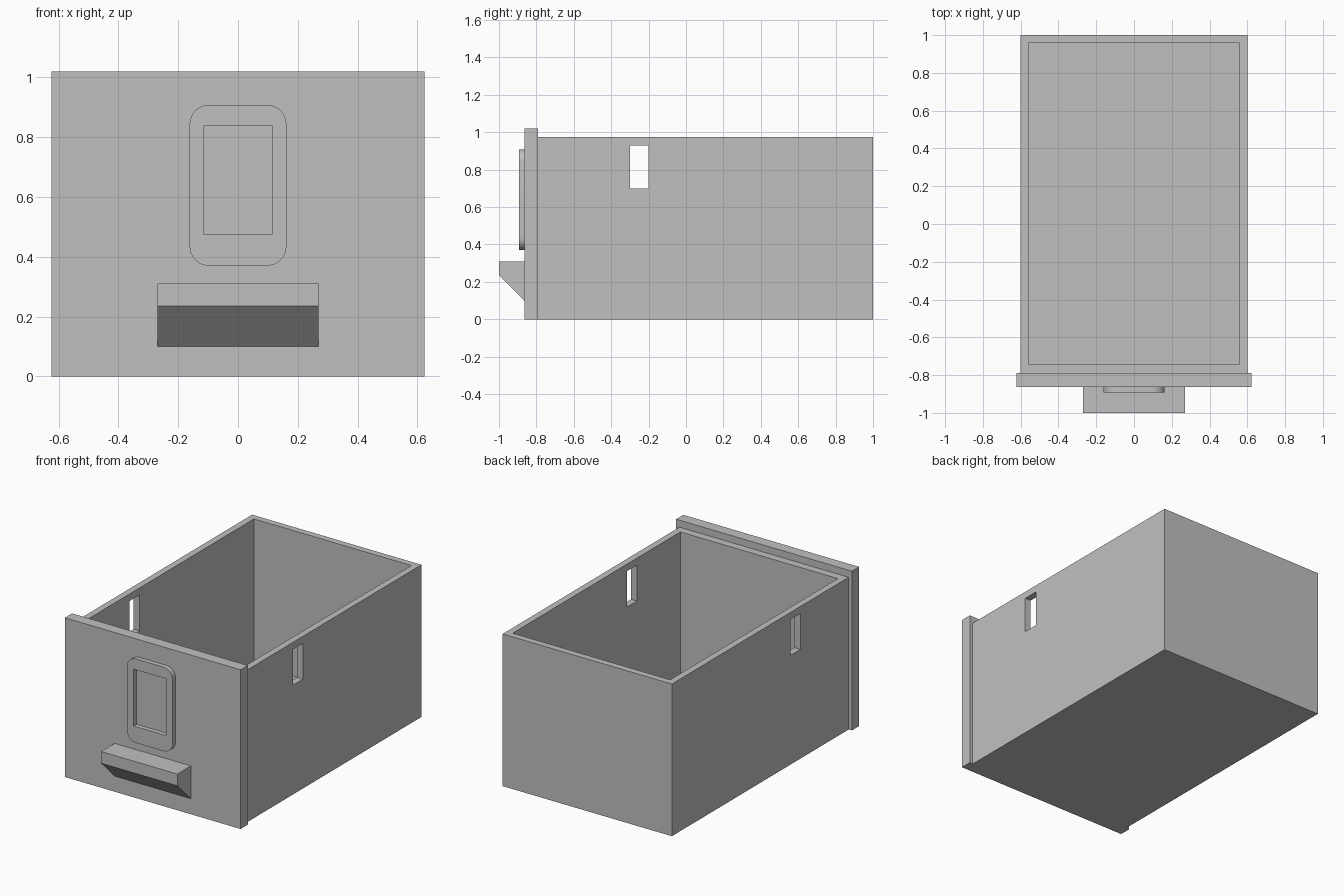
import bpy
import bmesh
import math

cube = bpy.data.objects.get("Cube")
if cube:
    bpy.data.objects.remove(cube, do_unlink=True)

# One plain grey for the whole drawer
GREY = (0.53, 0.53, 0.53, 1.0)
grey = bpy.data.materials.new("plain grey")
grey.use_nodes = True
grey.diffuse_color = GREY
grey.node_tree.nodes["Principled BSDF"].inputs["Base Color"].default_value = GREY


def finish(name, bm):
    """Turn a bmesh into a named grey object."""
    bmesh.ops.recalc_face_normals(bm, faces=bm.faces)
    mesh = bpy.data.meshes.new(name)
    bm.to_mesh(mesh)
    bm.free()
    mesh.materials.append(grey)
    obj = bpy.data.objects.new(name, mesh)
    bpy.context.collection.objects.link(obj)
    return obj


def box(name, x, y, z, corner=0):
    """Box from (min, max) ranges; corner rounds the edges running along y."""
    bm = bmesh.new()
    bmesh.ops.create_cube(bm, size=1)
    for v in bm.verts:
        v.co = [lo + (c + 0.5) * (hi - lo) for c, (lo, hi) in zip(v.co, (x, y, z))]
    if corner:
        edges = [e for e in bm.edges
                 if abs(e.verts[0].co.y - e.verts[1].co.y) > 0.001]
        bmesh.ops.bevel(bm, geom=edges, offset=corner, segments=8,
                        profile=0.5, affect='EDGES')
    return finish(name, bm)


def cut(target, cutter):
    """Subtract the cutter from the target, then remove the cutter."""
    cutter.hide_render = True
    mod = target.modifiers.new("cut", 'BOOLEAN')
    mod.operation = 'DIFFERENCE'
    mod.solver = 'EXACT'
    mod.object = cutter
    bpy.ops.object.select_all(action='DESELECT')
    bpy.context.view_layer.objects.active = target
    target.select_set(True)
    bpy.ops.object.modifier_apply(modifier=mod.name)
    bpy.data.objects.remove(cutter, do_unlink=True)


PANEL_BACK, PANEL_FRONT = -0.79, -0.863

# Open tray with a slot through both side walls
tray = box("tray", (-0.6, 0.6), (PANEL_BACK, 1), (0, 0.975))
cut(tray, box("cavity", (-0.558, 0.558), (-0.74, 0.958), (0.042, 1.2)))
cut(tray, box("slot", (-0.8, 0.8), (-0.3, -0.2), (0.7, 0.93)))

# Overhanging front panel
box("front_panel", (-0.623, 0.623), (PANEL_FRONT, PANEL_BACK), (0, 1.02))

# Rounded label holder with a rectangular window
label = box("label_holder", (-0.162, 0.162), (-0.893, PANEL_FRONT),
            (0.37, 0.908), corner=0.065)
cut(label, box("window", (-0.115, 0.115), (-1, -0.8), (0.474, 0.838)))
bpy.ops.object.shade_smooth_by_angle(angle=math.radians(30))

# Wedge pull: side profile in (y, z), swept across x
bm = bmesh.new()
profile = [(PANEL_FRONT, 0.31), (-1, 0.31), (-1, 0.235), (PANEL_FRONT, 0.1)]
side = bm.faces.new([bm.verts.new((-0.27, y, z)) for y, z in profile])
swept = bmesh.ops.extrude_face_region(bm, geom=[side])["geom"]
bmesh.ops.translate(bm, vec=(0.54, 0, 0),
                    verts=[g for g in swept if isinstance(g, bmesh.types.BMVert)])
finish("pull_handle", bm)
